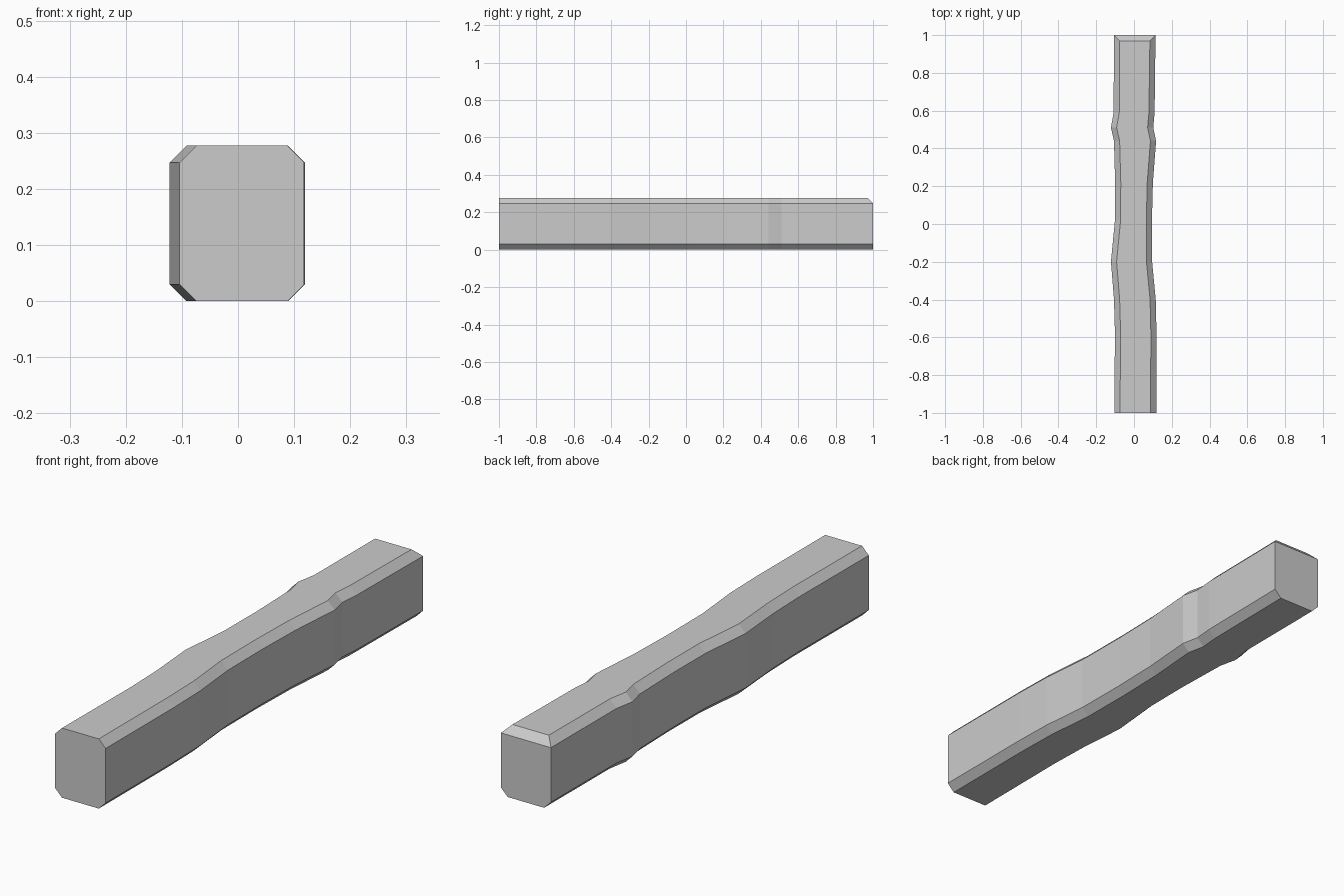
import bpy, bmesh

if "Cube" in bpy.data.objects:
    bpy.data.objects.remove(bpy.data.objects["Cube"])

H, C = 0.277, 0.03   # beam height and chamfer size

# Stations along the beam: y, left side x, right side x
stations = [
    (-1.0, -0.104, 0.118), (-0.57, -0.101, 0.119), (-0.40, -0.106, 0.115),
    (-0.20, -0.122, 0.096), (0.02, -0.101, 0.095), (0.22, -0.100, 0.100),
    (0.44, -0.106, 0.117), (0.51, -0.122, 0.102), (0.59, -0.108, 0.109),
    (1.0, -0.106, 0.114),
]

bm = bmesh.new()


def ring(y, l, r, back=False):
    # Chamfered cross-section; at the back end the top edge is mitred too
    top_y = y - C if back else y
    pts = [(l + C, y, 0), (r - C, y, 0), (r, y, C), (r, y, H - C),
           (r - C, top_y, H), (l + C, top_y, H), (l, y, H - C), (l, y, C)]
    return [bm.verts.new(p) for p in pts]


# Beam sides
last = len(stations) - 1
rings = [ring(*s, back=(i == last)) for i, s in enumerate(stations)]
for a, b in zip(rings, rings[1:]):
    for i in range(8):
        j = (i + 1) % 8
        bm.faces.new((a[i], a[j], b[j], b[i]))

# Front end, back end and sloped back top edge
bm.faces.new(rings[0])
e = rings[-1]
bm.faces.new((e[0], e[1], e[2], e[3], e[6], e[7]))
bm.faces.new((e[3], e[4], e[5], e[6]))
bmesh.ops.recalc_face_normals(bm, faces=bm.faces)

mesh = bpy.data.meshes.new("wooden_beam")
bm.to_mesh(mesh)
bm.free()
beam = bpy.data.objects.new("wooden_beam", mesh)
bpy.context.collection.objects.link(beam)
